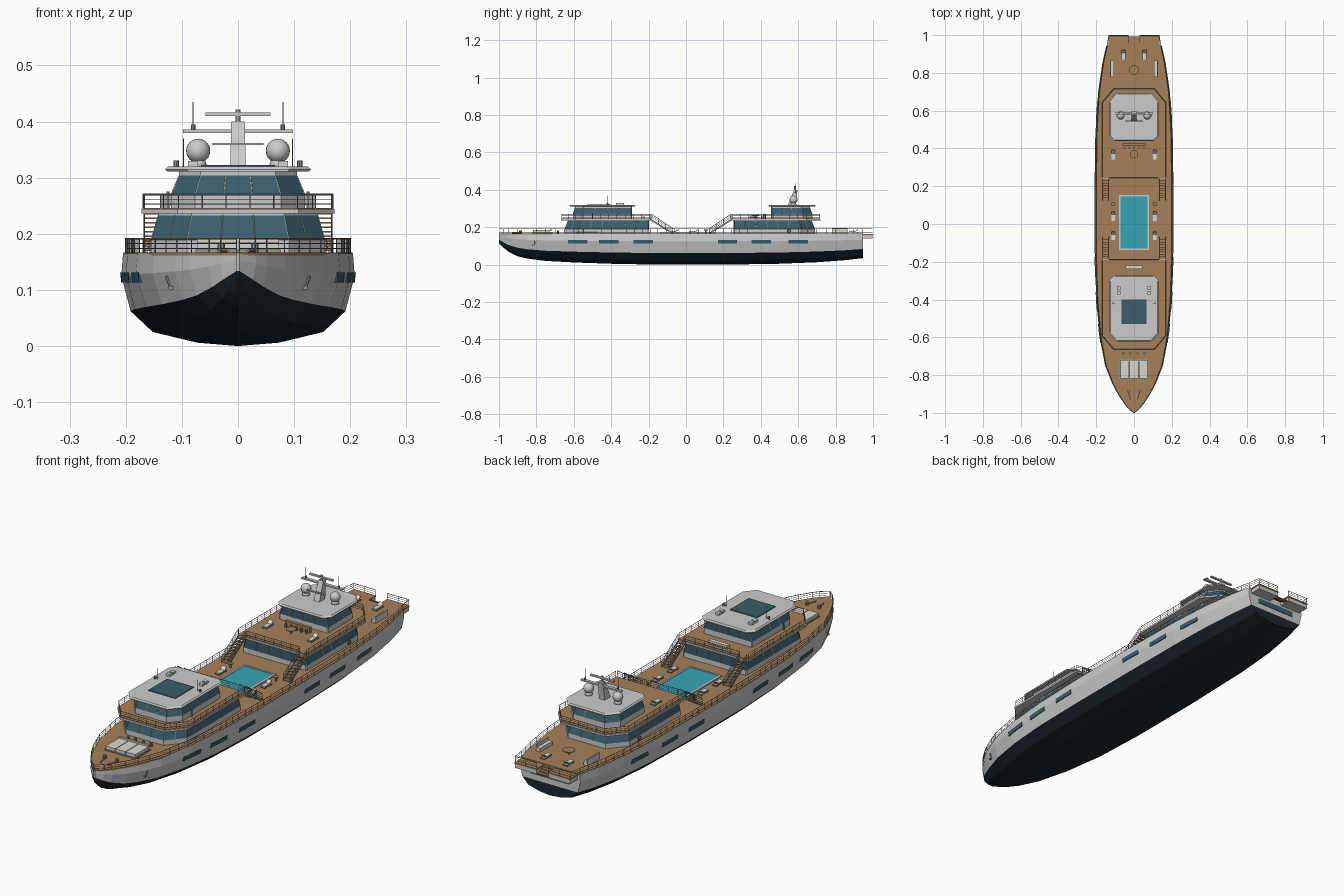
import bpy, bmesh, math
from mathutils import Vector, Matrix

if "Cube" in bpy.data.objects:
    bpy.data.objects.remove(bpy.data.objects["Cube"])


def material(name, r, g, b):
    m = bpy.data.materials.new(name)
    m.diffuse_color = (r, g, b, 1)
    m.use_nodes = True
    m.node_tree.nodes["Principled BSDF"].inputs["Base Color"].default_value = m.diffuse_color
    return m


WHITE = material("white_paint", .78, .8, .8)
NAVY = material("navy_hull", .012, .02, .028)
TEAK = material("teak", .38, .22, .1)
GLASS = material("dark_glass", .045, .11, .15)
WATER = material("pool_water", .04, .37, .46)
STEEL = material("steel", .3, .31, .32)
CREAM = material("cushion", .7, .68, .6)
ORANGE = material("orange", .8, .15, .03)


class Part:
    """Collects simple solids into one named object."""
    def __init__(self, name, mat):
        self.name, self.mat, self.bm = name, mat, bmesh.new()

    def box(self, x, y, z, sx, sy, sz, tilt=0):
        m = Matrix.Translation((x, y, z)) @ Matrix.Rotation(tilt, 4, 'X') @ Matrix.Diagonal((sx, sy, sz, 1))
        bmesh.ops.create_cube(self.bm, size=1, matrix=m)

    def rod(self, a, b, r=.0013, n=5, r2=None):
        a, b = Vector(a), Vector(b)
        d = b - a
        m = Matrix.Translation((a + b) / 2) @ d.to_track_quat('Z', 'Y').to_matrix().to_4x4()
        bmesh.ops.create_cone(self.bm, cap_ends=True, segments=n, radius1=r,
                              radius2=r if r2 is None else r2, depth=d.length, matrix=m)

    def ball(self, c, r):
        bmesh.ops.create_uvsphere(self.bm, u_segments=20, v_segments=12, radius=r, matrix=Matrix.Translation(c))

    def loft(self, rings):
        vs = [[self.bm.verts.new(p) for p in r] for r in rings]
        n = len(rings[0])
        for a, b in zip(vs, vs[1:]):
            for i in range(n):
                self.bm.faces.new((a[i], a[(i + 1) % n], b[(i + 1) % n], b[i]))
        self.bm.faces.new(vs[0][::-1])
        self.bm.faces.new(vs[-1])

    def done(self, smooth=False):
        bmesh.ops.recalc_face_normals(self.bm, faces=self.bm.faces)
        me = bpy.data.meshes.new(self.name)
        self.bm.to_mesh(me)
        self.bm.free()
        me.materials.append(self.mat)
        for p in me.polygons:
            p.use_smooth = smooth
        ob = bpy.data.objects.new(self.name, me)
        bpy.context.collection.objects.link(ob)
        return ob


# Hull stations: y, half width, keel height
ST = [(-1, .003, .115), (-.975, .032, .09), (-.95, .053, .07), (-.9, .086, .045), (-.85, .113, .033),
      (-.75, .153, .02), (-.6, .182, .012), (-.4, .2, .005), (-.15, .208, 0), (.2, .208, 0),
      (.5, .203, .005), (.7, .19, .013), (.85, .168, .024), (.945, .147, .035)]
SEC = [(.985, .165), (1, .125), (.92, .062), (.73, .025), (.35, .006), (0, 0)]
DECK = .165


def half(y):
    for (a, wa, _), (b, wb, _) in zip(ST, ST[1:]):
        if a <= y <= b:
            return wa + (wb - wa) * (y - a) / (b - a)
    return ST[-1][1]


def section(st, i0, i1):
    y, w, k = st
    t = max(0, min(1, (-y - .5) / .5))
    pts = [(w * f ** (1 + t), y, DECK - (DECK - z) * (DECK - k) / DECK) for f, z in SEC[i0:i1]]
    return pts + [(-x, y, z) for x, y, z in reversed(pts) if x > 0]


for name, mat, i0, i1 in (("upper_hull", WHITE, 0, 3), ("lower_hull", NAVY, 2, 6)):
    p = Part(name, mat)
    p.loft([section(s, i0, i1) for s in ST])
    p.done()
p = Part("main_deck", TEAK)
edge = [(w * .98, y) for y, w, _ in ST]
outline = edge + [(-x, y) for x, y in reversed(edge)]
p.loft([[(x, y, z) for x, y in outline] for z in (DECK - .004, DECK + .002)])
p.done()

# Hull windows and transom window
p = Part("hull_windows", GLASS)
for y0 in (-.63, -.465, -.28, .17, .35, .548):
    for s in (-1, 1):
        rings = []
        for y in (y0, y0 + .052, y0 + .104):
            w = half(y)
            rings.append([(s * (w + a), y, z) for a, z in ((-.01, .113), (.0, .113), (.002, .131), (-.01, .131))])
        p.loft(rings)
p.box(0, .945, .12, .19, .004, .024)
p.done()

# Anchors
p = Part("anchors", STEEL)
for s in (-1, 1):
    p.rod((s * .127, -.81, .125), (s * .118, -.81, .104), .004, 8)
    p.box(s * .12, -.815, .104, .008, .016, .006)
p.done()

# Stern platform with central steps
p = Part("stern_platform", TEAK)
q = Part("stern_platform_base", WHITE)
for s in (-1, 1):
    p.box(s * .082, .972, .162, .108, .056, .006)
    q.box(s * .082, .971, .15, .104, .054, .018)
for i in range(4):
    p.box(0, .95 + i * .012, .16 - i * .006, .056, .014, .005)
p.done()
q.done()


def plan(w, yo, yi, co, ci=.004):
    """Deckhouse outline, chamfered at its outer and inner ends."""
    s = 1 if yo > yi else -1
    h = [(w - co * .85, yo), (w, yo - s * co), (w, yi + s * ci), (w - ci, yi)]
    return h + [(-x, y) for x, y in reversed(h)]


def at(pl, z):
    return [(x, y, z) for x, y in pl]


rail = Part("railings", STEEL)
caprail = Part("top_rail", TEAK)
mull = Part("window_mullions", WHITE)


def railing(pts, h=.026, cap=False):
    pts = [Vector(q) for q in pts]
    for a, b in zip(pts, pts[1:]):
        for f in (.35, .68, 1):
            up = Vector((0, 0, h * f))
            (caprail if cap and f == 1 else rail).rod(a + up, b + up, .0015 if f == 1 else .0008, 4)
        n = max(1, round((b - a).length / .045))
        for i in range(n + 1):
            c = a.lerp(b, i / n)
            rail.rod(c, c + Vector((0, 0, h)), .0011, 4)


def tier(name, z0, za, zb, z1, bot, top):
    """White base wall, sloping glass band and white header."""
    w = Part(name + "_walls", WHITE)
    w.loft([at(bot, z0), at(bot, za)])
    w.loft([at(top, zb), at(top, z1)])
    w.done()
    g = Part(name + "_windows", GLASS)
    g.loft([at(bot, za), at(top, zb)])
    g.done()
    for i in range(8):
        a, b = Vector((*bot[i], za)), Vector((*bot[(i + 1) % 8], za))
        c, d = Vector((*top[i], zb)), Vector((*top[(i + 1) % 8], zb))
        n = max(1, round((b - a).length / .06))
        for k in range(n):
            mull.rod(a.lerp(b, k / n), c.lerp(d, k / n), .0009, 4)


# Two deckhouses: (name, outer sign, lower, slab, upper, roof)
for name, s, lo, sl, up, ro in (
        ("forward", -1, (-.65, -.2), (-.668, -.185), (-.605, -.29), (-.622, -.272)),
        ("aft", 1, (.69, .255), (.72, .24), (.675, .455), (.692, .44))):
    tier(name + "_lower_house", .165, .188, .233, .238,
         plan(.155, *lo, .075), plan(.142, lo[0] - s * .018, lo[1], .07))
    tier(name + "_upper_house", .244, .27, .304, .312,
         plan(.119, *up, .05), plan(.105, up[0] - s * .012, up[1], .045))
    slab = plan(.172, *sl, .075)
    p = Part(name + "_upper_deck_slab", WHITE)
    p.loft([at(slab, .236), at(slab, .244)])
    p.done()
    p = Part(name + "_upper_deck", TEAK)
    p.loft([at(plan(.169, sl[0] - s * .003, sl[1] + s * .003, .074), z) for z in (.243, .246)])
    p.done()
    p = Part(name + "_roof", WHITE)
    p.loft([at(plan(.126, ro[0], ro[1], .045, .025), .311), at(plan(.13, ro[0], ro[1], .045, .025), .315),
            at(plan(.124, ro[0] - s * .005, ro[1] + s * .005, .045, .025), .32)])
    p.done()
    # Railing around the slab, leaving stair openings at the inner corners
    r = at(plan(.169, sl[0] - s * .004, sl[1] + s * .004, .074), .244)
    railing([r[2], r[1], r[0], r[7], r[6], r[5]])
    railing([(-.13, r[3][1], .244), (.13, r[3][1], .244)])
    # Stairs down to the pool deck
    p = Part(name + "_stairs", TEAK)
    q = Part(name + "_stair_stringers", STEEL)
    y0, y1 = sl[1], sl[1] - s * .115
    for m in (-1, 1):
        for i in range(9):
            t = (i + .5) / 9
            p.box(m * .15, y0 + (y1 - y0) * t, .24 - .073 * t, .032, .014, .003)
        for x in (.133, .167):
            q.loft([[(m * x + d, y, z + e) for d, e in ((-.001, -.006), (.001, -.006), (.001, .004), (-.001, .004))]
                    for y, z in ((y0, .24), (y1, .168))])
            railing([(m * x, y0, .244), (m * x, y1, .168)])
    p.done()
    q.done()

# Perimeter railing
side = [(w * .965, y, DECK) for y, w, _ in ST]
for m in (-1, 1):
    railing([(m * x, y, z) for x, y, z in side], cap=True)
    railing([(m * .142, .945, DECK), (m * .134, .997, DECK), (m * .03, .997, DECK)])

# Pool
p = Part("pool_coping", WHITE)
for s in (-1, 1):
    p.box(s * .075, .008, .168, .008, .29, .008)
    p.box(0, .008 + s * .141, .168, .158, .008, .008)
p.done()
p = Part("pool_water_surface", WATER)
p.box(0, .008, .167, .146, .276, .006)
p.done()

# Loungers, sofas and tables
frame, pad, table = Part("lounger_frames", STEEL), Part("cushions", CREAM), Part("tables", TEAK)


def lounger(x, y, z, s=1, l=.052, w=.022):
    frame.box(x, y, z + .006, w, l, .003)
    for dx in (-1, 1):
        for dy in (-1, 1):
            frame.box(x + dx * w * .4, y + dy * l * .4, z + .003, .002, .002, .006)
    pad.box(x, y - s * l * .15, z + .0095, w * .9, l * .65, .005)
    pad.box(x, y + s * l * .33, z + .016, w * .9, l * .36, .004, s * .7)


def round_table(x, y, z, r):
    table.rod((x, y, z + .017), (x, y, z + .02), r, 20)
    frame.rod((x, y, z), (x, y, z + .017), .004, 8)


for m in (-1, 1):
    for y in (.04, -.065):
        lounger(m * .11, y, .167)
    round_table(m * .11, .106, .167, .011)
    lounger(m * .11, .365, .246)
    lounger(m * .055, .895, .167)
    pad.box(m * .115, .822, .175, .02, .085, .016)
    pad.box(m * .124, .822, .186, .005, .085, .018)
    for y in (-.34, -.365):
        pad.box(m * .08, y, .325, .018, .018, .01)
    for x in (.02, .055):
        frame.rod((m * x, -.685, .167), (m * x, -.685, .183), .006, 10)
round_table(0, .815, .167, .026)
round_table(0, .37, .246, .021)
for i in (-1, 0, 1):
    pad.box(i * .049, -.772, .178, .046, .092, .014)
frame.box(0, -.768, .169, .152, .106, .006)
pad.box(0, -.723, .186, .146, .008, .012)
table.box(0, .42, .258, .12, .014, .024)
pad.box(0, -.23, .254, .09, .018, .014)
for i in range(5):
    frame.rod((-.05 + i * .025, .405, .246), (-.05 + i * .025, .405, .262), .005, 8)
for x in (-.03, .03):  # bow windlasses
    frame.rod((x, -.885, .167), (x, -.885, .183), .007, 10)
    frame.rod((x, -.885, .17), (x * .6, -.93, .17), .003, 6)
for o in (frame, pad, table):
    o.done()

# Forward roof skylight and antennas
p = Part("roof_skylight", GLASS)
p.box(0, -.465, .3205, .132, .13, .005)
p.done()
p = Part("roof_antennas", STEEL)
for m in (-1, 1):
    p.rod((m * .097, -.42, .32), (m * .097, -.42, .37), .0011)
    p.rod((m * .11, -.42, .318), (m * .11, -.42, .331), .005, 10)
    p.rod((m * .08, .587, .385), (m * .08, .587, .435), .001)
    p.rod((m * .08, .587, .385), (m * .08, .587, .395), .004, 8)
    p.rod((m * .125, -.5, .246), (m * .125, -.5, .275), .003, 6)
p.done()

# Radar mast
p = Part("radar_mast", WHITE)
p.loft([[(x * a, y0, z), (x * -a, y0, z), (x * -a, y1, z), (x * a, y1, z)]
        for x, a, y0, y1, z in ((1, .014, .545, .585, .318), (1, .012, .577, .597, .4))])
p.box(0, .587, .383, .196, .014, .006)
p.box(0, .582, .413, .115, .01, .006)
p.rod((0, .582, .398), (0, .582, .422), .005, 10)
p.box(0, .545, .36, .09, .008, .004)
p.done()
p = Part("satellite_domes", WHITE)
for m in (-1, 1):
    p.ball((m * .071, .575, .348), .0215)
    p.rod((m * .071, .575, .318), (m * .071, .575, .332), .017, 20, .012)
p.done(True)

# Life rings
for m in (-1, 1):
    bpy.ops.mesh.primitive_torus_add(major_radius=.008, minor_radius=.0025, major_segments=16, minor_segments=6,
                                     location=(m * .158, .55, .18), rotation=(0, math.pi / 2, 0))
    bpy.context.object.name = "life_ring"
    bpy.context.object.data.materials.append(ORANGE)
for o in (rail, caprail, mull):
    o.done()
